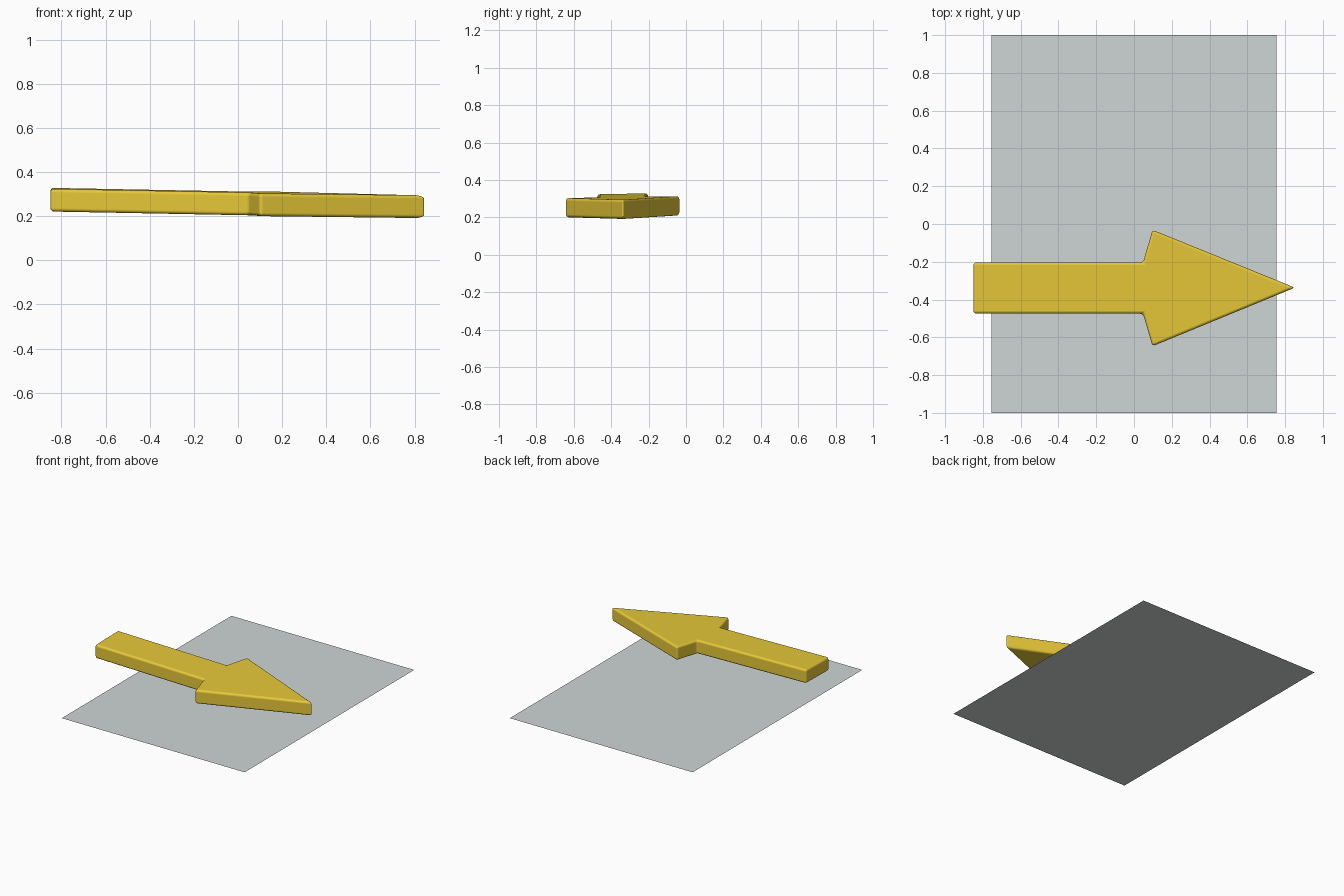
import bpy, bmesh

if "Cube" in bpy.data.objects:
    bpy.data.objects.remove(bpy.data.objects["Cube"])


def material(name, color):
    m = bpy.data.materials.new(name)
    m.diffuse_color = color
    m.use_nodes = True
    m.node_tree.nodes["Principled BSDF"].inputs["Base Color"].default_value = m.diffuse_color
    return m


def add_object(name, bm, mat=None):
    mesh = bpy.data.meshes.new(name)
    bm.to_mesh(mesh)
    bm.free()
    ob = bpy.data.objects.new(name, mesh)
    bpy.context.collection.objects.link(ob)
    if mat:
        mesh.materials.append(mat)
    return ob


# Ground panel: one flat sheet facing up
bm = bmesh.new()
hx, hy = 0.755, 1.0
bm.faces.new([bm.verts.new((x, y, 0)) for x, y in
              ((-hx, -hy), (hx, -hy), (hx, hy), (-hx, hy))])
add_object("ground_panel", bm, material("pale_grey", (0.62, 0.67, 0.66, 1)))

# Arrow: upper half outline, mirrored about its centre line
MID_Y, THICK = -0.339, 0.103
half = [(-0.85, 0.136), (0.048, 0.136), (0.098, 0.308)]
outline = half + [(0.852, 0.002)] + [(x, -y) for x, y in reversed(half)]


def top_z(x, y):
    # the arrow floats with a slight tilt
    return 0.310 - 0.019 * x + 0.017 * y


bm = bmesh.new()
top = [bm.verts.new((x, MID_Y + y, top_z(x, y))) for x, y in outline]
bottom = [bm.verts.new((x, MID_Y + y, top_z(x, y) - THICK)) for x, y in outline]
bm.faces.new(top)
bm.faces.new(bottom[::-1])
n = len(outline)
for i in range(n):
    j = (i + 1) % n
    bm.faces.new((top[i], bottom[i], bottom[j], top[j]))
bmesh.ops.recalc_face_normals(bm, faces=bm.faces[:])
arrow = add_object("arrow", bm, material("golden_yellow", (0.80, 0.58, 0.04, 1)))

# Soft rounded edges
bev = arrow.modifiers.new("rounded_edges", 'BEVEL')
bev.width = 0.016
bev.segments = 4
bev.limit_method = 'ANGLE'
bpy.context.view_layer.objects.active = arrow
arrow.select_set(True)
bpy.ops.object.shade_smooth_by_angle()
for p in arrow.data.polygons:
    p.use_smooth = True
# smooth shading is evaluated over the bevel, with flat faces kept level
edges = arrow.data.attributes.get("sharp_edge")
if edges:
    arrow.data.attributes.remove(edges)
bev.harden_normals = True
